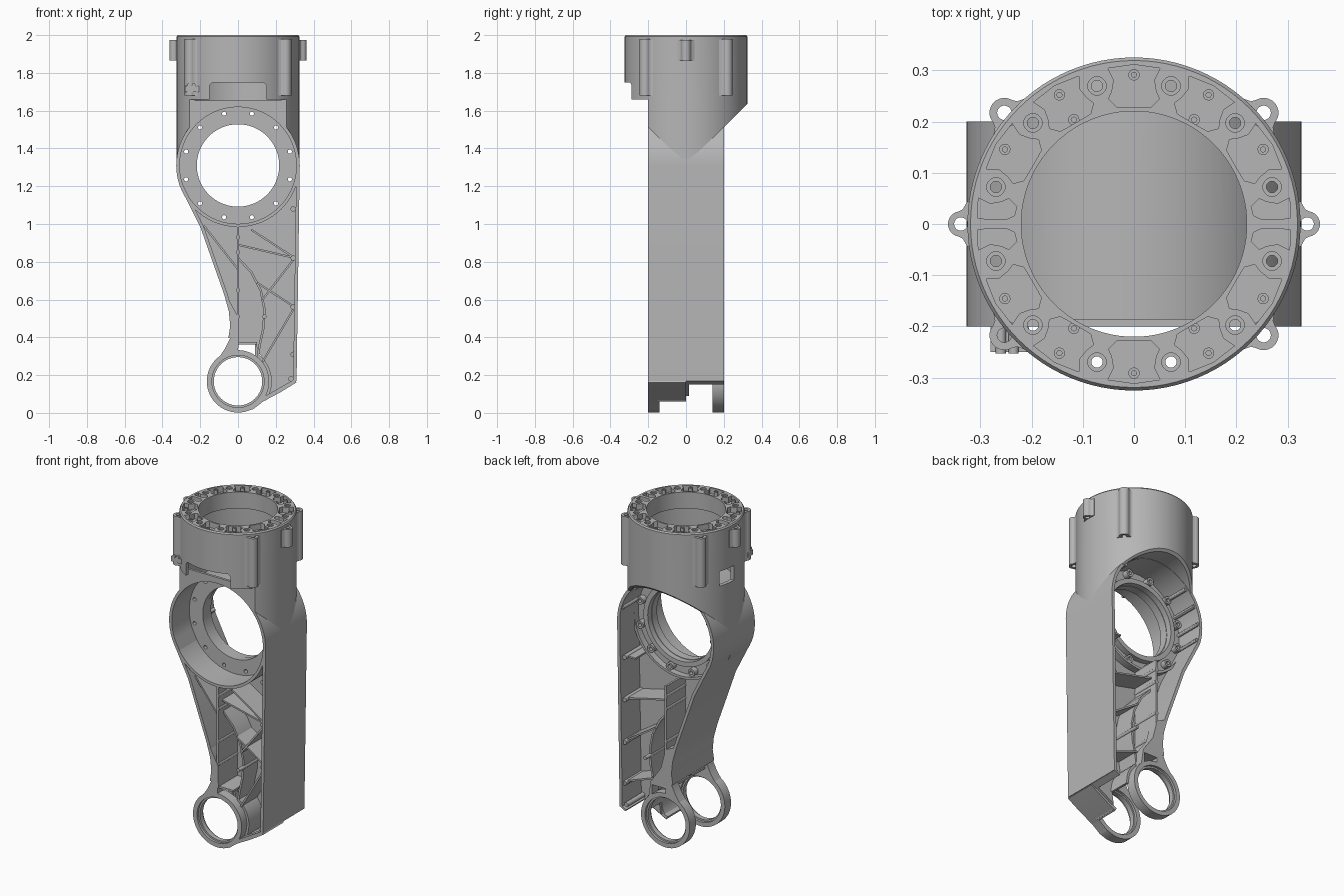
import bpy, bmesh
from math import sin, cos, pi, radians
from mathutils import Vector

if "Cube" in bpy.data.objects:
    bpy.data.objects.remove(bpy.data.objects["Cube"])

metal = bpy.data.materials.new("cast grey metal")
metal.use_nodes = True
GREY = (0.47, 0.47, 0.47, 1)
metal.diffuse_color = GREY
metal.node_tree.nodes["Principled BSDF"].inputs["Base Color"].default_value = GREY

BORE_Z, PIN_Z = 1.31, 0.167


def place(u, v, h, axis):
    """Profile (u, v) and height h along the axis, as a point."""
    return {"x": Vector((h, u, v)), "y": Vector((u, h, v)), "z": Vector((u, v, h))}[axis]


def finish(name, bm):
    bmesh.ops.recalc_face_normals(bm, faces=bm.faces)
    mesh = bpy.data.meshes.new(name)
    bm.to_mesh(mesh)
    bm.free()
    mesh.materials.append(metal)
    ob = bpy.data.objects.new(name, mesh)
    bpy.context.collection.objects.link(ob)
    return ob


def extrude(name, outlines, axis, a, b):
    bm = bmesh.new()
    for pts in outlines:
        lo, hi = ([bm.verts.new(place(u, v, h, axis)) for u, v in pts] for h in (a, b))
        bm.faces.new(lo)
        bm.faces.new(hi)
        for i in range(len(pts)):
            j = (i + 1) % len(pts)
            bm.faces.new((lo[i], lo[j], hi[j], hi[i]))
    return finish(name, bm)


def revolve(name, profile, axis, centres=((0, 0),), hollow=False, n=96):
    """Turn (radius, height) pairs about an axis, once for every centre."""
    bm = bmesh.new()
    for cu, cv in centres:
        rings = [[bm.verts.new(place(cu + r * cos(2 * pi * i / n), cv + r * sin(2 * pi * i / n), h, axis))
                  for i in range(n)] for r, h in profile]
        pairs = list(zip(rings, rings[1:]))
        if hollow:
            pairs.append((rings[-1], rings[0]))
        else:
            bm.faces.new(rings[0])
            bm.faces.new(rings[-1])
        for p, q in pairs:
            for i in range(n):
                j = (i + 1) % n
                bm.faces.new((p[i], p[j], q[j], q[i]))
    return finish(name, bm)


def tube(name, ri, ro, a, b, axis, centres, n=96):
    return revolve(name, [(ri, a), (ro, a), (ro, b), (ri, b)], axis, centres, True, n)


def rods(name, r, a, b, axis, centres, n=20):
    return revolve(name, [(r, a), (r, b)], axis, centres, False, n)


def wall(name, path, t, a, b):
    """A wall of thickness t that follows a path in the xz plane."""
    p = [Vector(q) for q in path]
    left, right = [], []
    for i, q in enumerate(p):
        d = (p[min(i + 1, len(p) - 1)] - p[max(i - 1, 0)]).normalized()
        side = Vector((-d.y, d.x)) * t / 2
        left.append(q + side)
        right.append(q - side)
    return extrude(name, [left + right[::-1]], "y", a, b)


def boolean(ob, cutter, mode="DIFFERENCE"):
    mod = ob.modifiers.new("cut", "BOOLEAN")
    mod.operation, mod.object, mod.solver = mode, cutter, "EXACT"
    bpy.context.view_layer.objects.active = ob
    bpy.ops.object.modifier_apply(modifier=mod.name)
    bpy.data.objects.remove(cutter)


def polar(r, degrees, cv=0.0):
    return (r * cos(radians(degrees)), cv + r * sin(radians(degrees)))


def circle(r, cv, start=15, step=30, count=12):
    return [polar(r, start + step * k, cv) for k in range(count)]


def lugs(name, centres, hole, r, a, b):
    """Screw lugs, each with two flared fillets that tie it to the housing."""
    tube(name, hole, r, a, b, "z", centres, 32)
    fillets = []
    for c in centres:
        out = Vector(c).normalized()
        side = Vector((-out.y, out.x)) * r
        for s in (-1, 1):
            fillets.append([Vector(c) - out * r * d + side * s * w
                            for d, w in ((-0.2, 0.97), (0.15, 1.15), (0.5, 1.75), (0.95, 1.7), (0.8, 0.7))])
    extrude(name + "_fillets", fillets, "z", a, b - 0.002)


# Upper housing: a hollow cylinder that lands on the cross bore
housing = revolve("upper_housing", [(0.325, 1.2), (0.325, 1.992), (0.319, 2.0)], "z")
boolean(housing, extrude("trim", [[(-0.2, 1.51), (0, 1.31), (0.4, 1.71), (0.4, 2.1), (-0.4, 2.1),
                                   (-0.4, 1.66), (-0.2, 1.66)]], "x", -0.5, 0.5), "INTERSECT")
boolean(housing, rods("bore_cut", 0.311, -0.5, 0.5, "y", [(0, BORE_Z)], 96))
hollow = rods("hollow", 0.303, 1.15, 1.9, "z", [(0, 0)], 96)
boolean(hollow, extrude("trim", [[(-0.185, 1.1), (0.4, 1.1), (0.4, 2), (-0.4, 2), (-0.4, 1.655),
                                  (-0.185, 1.655)]], "x", -0.5, 0.5), "INTERSECT")
boolean(hollow, rods("bore_skin", 0.328, -0.6, 0.6, "y", [(0, BORE_Z)], 96))
boolean(housing, hollow)
boolean(housing, rods("mouth", 0.22, 1.8, 2.1, "z", [(0, 0)], 96))
boolean(housing, extrude("front_notch", [[(-0.15, 1.6), (0.15, 1.6), (0.15, 1.735), (0.135, 1.75),
                                          (-0.135, 1.75), (-0.15, 1.735)]], "y", -0.4, -0.22))
boolean(housing, extrude("side_window", [[(0, 1.65), (0.11, 1.65), (0.11, 1.74), (0, 1.74)]],
                         "x", -0.4, -0.28))

# Pockets and bolt holes in the top flange
half = [(0.231, 8.5), (0.249, 11.5), (0.262, 9.5), (0.283, 8), (0.308, 9.5)]
pockets = []
for k in range(12):
    mid = 30 * k
    if k % 6:
        pockets.append([polar(r, mid + d) for r, d in half] + [polar(0.311, mid)]
                       + [polar(r, mid - d) for r, d in half[::-1]] + [polar(0.228, mid)])
    else:
        for s in (-1, 1):
            pockets.append([polar(r, mid + s * d) for r, d in half]
                           + [polar(r, mid + s * 2) for r in (0.305, 0.25)] + [polar(0.234, mid + s * 4)])
boolean(housing, extrude("pockets", pockets, "z", 1.965, 2.1))
boolean(housing, rods("bolt_holes", 0.011, 1.8, 2.1, "z", circle(0.279, 0)))
boolean(housing, rods("bolt_seats", 0.018, 1.992, 2.1, "z", circle(0.279, 0)))
small = circle(0.235, 0, 0, 60, 6) + [polar(0.291, a) for a in range(30, 360, 30) if a != 180]
tube("flange_pins", 0.005, 0.011, 1.94, 1.995, "z", small, 16)

# Outer lugs on the housing
lugs("corner_lugs", [(sx * 0.253, sy * 0.217) for sx in (-1, 1) for sy in (-1, 1)], 0.014, 0.029, 1.68, 1.98)
lugs("side_lugs", [(-0.338, 0), (0.338, 0)], 0.013, 0.025, 1.865, 1.975)
extrude("connector_block", [[(-0.28, -0.25), (-0.205, -0.25), (-0.205, -0.2), (-0.28, -0.2)]], "z", 1.7, 1.73)
rods("connector_pins", 0.01, -0.253, -0.2, "y", [(-0.26, 1.735), (-0.235, 1.735)])

# Outer wall of the arm
arch = [polar(0.318, a, BORE_Z) for a in range(0, 201, 5)]
left_edge = [(-0.19, 0.985), (-0.125, 0.8), (-0.065, 0.63), (-0.04, 0.54), (-0.032, 0.46),
             (-0.042, 0.395), (-0.068, 0.342), (-0.1, 0.295)]
wall("outer_wall", [(0.301, 0.17)] + arch + left_edge[:5], 0.018, -0.2, 0.2)
wall("lower_wall", [(0.305, 0.17), (0.22, 0.118), (0.13, 0.07)], 0.02, -0.2, 0)
wall("ring_tangent", [(0.305, 0.17), (0.13, 0.07), (0.07, 0.025)], 0.02, -0.2, -0.14)
wall("rear_corner", [(0.303, 0.174), (0.268, 0.156)], 0.012, 0, 0.2)

# Middle web with the bore through it
web = extrude("middle_web", [arch + left_edge[:6] + [(-0.02, 0.362), (0.095, 0.362), (0.11, 0.32), (0.155, 0.25),
              (0.172, 0.17), (0.16, 0.09), (0.3, 0.17)]], "y", -0.015, 0.015)
boolean(web, rods("web_bore", 0.3, -0.3, 0.3, "y", [(0, BORE_Z)], 96))

# Cross bore: front barrel, bolted flange and rear ring
tube("front_barrel", 0.309, 0.326, -0.2, 0, "y", [(0, BORE_Z)])
tube("rear_lip", 0.309, 0.324, 0, 0.06, "y", [(0, BORE_Z)])
flange = tube("bore_flange", 0.218, 0.315, -0.03, 0.02, "y", [(0, BORE_Z)])
boolean(flange, rods("flange_holes", 0.011, -0.2, 0.2, "y", circle(0.284, BORE_Z)))
tube("rear_ring", 0.221, 0.25, 0.01, 0.055, "y", [(0, BORE_Z)])
tube("rear_bosses", 0.011, 0.023, 0.01, 0.055, "y", circle(0.284, BORE_Z), 24)
rods("barrel_ridges", 0.012, 0, 0.19, "y", circle(0.308, BORE_Z, 135, 20, 4) + circle(0.308, BORE_Z, 15, 30, 2), 12)

# Forked lower end: two pin rings with their arms
for side, a, b in (("front", -0.2, -0.14), ("rear", 0.14, 0.2)):
    mid = (a + b) / 2
    revolve(side + "_pin_ring", [(0.138, a), (0.165, a), (0.165, b), (0.138, b), (0.138, mid + 0.015),
            (0.128, mid + 0.015), (0.128, mid - 0.015), (0.138, mid - 0.015)], "y", [(0, PIN_Z)], True)
foot = left_edge[2:] + [(-0.04, 0.32), (0, 0.325)]
extrude("front_arm_plate", [foot + [(0.005, 0.4), (0.005, 0.5)]], "y", -0.2, -0.14)
extrude("rear_arm_plate", [foot + [(0, 0.362), (0.09, 0.362), (0.09, 0.3), (0.115, 0.28),
                                   (0.1, 0.38), (0.03, 0.48), (0, 0.6)]], "y", 0.14, 0.2)
wall("fork_wall", left_edge[3:6], 0.018, -0.2, 0.2)
wall("slot_ledge", [(-0.03, 0.368), (0.1, 0.368)], 0.012, -0.19, 0.19)

# Curved ribs around the fork
bow = [(0, 0.82), (0.07, 0.745), (0.12, 0.65), (0.14, 0.55), (0.135, 0.45), (0.115, 0.36), (0.105, 0.3)]
for side, a, b, start in (("front", -0.15, 0, -35), ("rear", 0, 0.15, -3)):
    wall(side + "_bow_rib", bow, 0.012, a, b)
    wall(side + "_ring_rib", [polar(0.172, t, PIN_Z) for t in range(start, 56, 8)], 0.014, a, b)

# Straight ribs and screw bosses on both sides of the web
front_ribs = [[(0, 0.89), (0.3, 0.82)], [(0.3, 0.82), (0.07, 0.97)], [(0.1, 0.69), (0.3, 0.56)],
              [(0.3, 0.56), (0.13, 0.27)], [(0.3, 0.82), (0.13, 0.6)], [(-0.18, 0.99), (0, 0.76)]]
rear_ribs = [[(0, 0.89), (0.3, 0.82)], [(0.1, 0.69), (0.3, 0.56)], [(0.11, 0.38), (0.3, 0.31)],
             [(0.23, 1.08), (0.3, 1.08)]]
for side, ribs, s in (("front", front_ribs, -1), ("rear", rear_ribs, 1)):
    wall(side + "_spine", [(0, 0.99), (0, 0.37)], 0.012, 0, s * 0.198)
    for i, path in enumerate(ribs):
        wall(f"{side}_rib_{i + 1}", path, 0.01, 0, s * 0.16)
    rods(side + "_wall_bosses", 0.014, 0, s * 0.18, "y",
         [(0.292, z) for z in (1.08, 0.82, 0.56, 0.31)] + [(0.28, 0.18)])
    rods(side + "_web_bosses", 0.011, 0, s * 0.198, "y", [(0, 0.93), (0, 0.85), (0, 0.65), (0, 0.51), (0.14, 0.51)])

# Smooth the round surfaces and keep the edges sharp
bpy.ops.object.select_all(action="DESELECT")
for ob in bpy.context.scene.objects:
    if ob.type == "MESH":
        ob.select_set(True)
        bpy.context.view_layer.objects.active = ob
bpy.ops.object.shade_smooth_by_angle(angle=radians(30))
